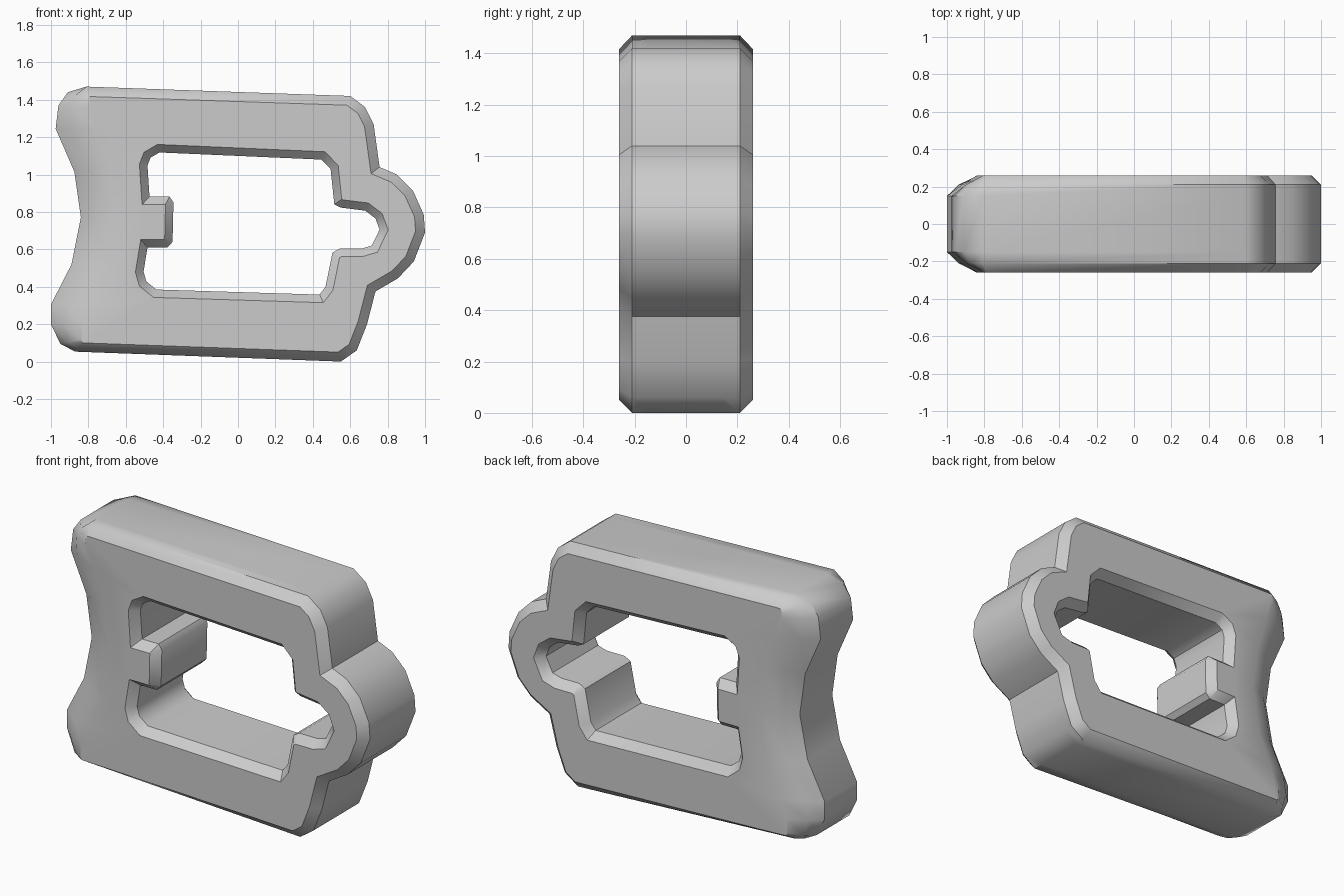
import bpy, bmesh, math
from mathutils import Vector

if "Cube" in bpy.data.objects:
    bpy.data.objects.remove(bpy.data.objects["Cube"])

HALF, BEVEL = 0.26, 0.05

# Outer rim, clockwise (x, z); the hollow left side also gives its face point (x, z)
outer = [
    (0.60, 1.42), (0.68, 1.36), (0.725, 1.27), (0.757, 1.04), (0.85, 1.0),
    (0.935, 0.915), (0.993, 0.786), (1.0, 0.69), (0.94, 0.535), (0.855, 0.445),
    (0.735, 0.375), (0.69, 0.2), (0.635, 0.06), (0.55, 0.0),
    (-0.87, 0.053, -0.83, 0.10), (-0.95, 0.095, -0.84, 0.12),
    (-1.0, 0.2, -0.835, 0.2), (-1.0, 0.305, -0.785, 0.305),
    (-0.89, 0.52, -0.70, 0.48), (-0.84, 0.77, -0.655, 0.77),
    (-0.875, 1.015, -0.69, 1.04), (-0.975, 1.245, -0.755, 1.245),
    (-0.96, 1.37, -0.80, 1.36), (-0.91, 1.44, -0.805, 1.395),
    (-0.81, 1.47, -0.79, 1.417),
]
# Window rim, clockwise, with a tab on the left and a pocket on the right
window = [
    (-0.42, 1.118), (0.446, 1.08), (0.495, 1.03), (0.515, 0.84), (0.55, 0.823),
    (0.68, 0.807), (0.735, 0.765), (0.757, 0.706), (0.715, 0.62), (0.66, 0.604),
    (0.543, 0.604), (0.505, 0.583), (0.468, 0.40), (0.436, 0.358),
    (-0.436, 0.385), (-0.49, 0.428), (-0.505, 0.48), (-0.484, 0.61),
    (-0.377, 0.61), (-0.35, 0.64), (-0.345, 0.85), (-0.366, 0.882),
    (-0.473, 0.882), (-0.484, 1.048), (-0.468, 1.09),
]


def offset(points, distance):
    """Mitred offset of a clockwise loop; positive moves towards its inside."""
    pts = [Vector(p[:2]) for p in points]
    result = []
    for i, p in enumerate(pts):
        a = (p - pts[i - 1]).normalized()
        b = (pts[(i + 1) % len(pts)] - p).normalized()
        na, nb = Vector((a.y, -a.x)), Vector((b.y, -b.x))
        result.append(p + (na + nb) * distance / (1 + na.dot(nb)))
    return [Vector(q[2:]) if len(q) == 4 else r for q, r in zip(points, result)]


def add_wall(bm, rings):
    """Bridge a list of (loop, y) rings; returns the first and last vertex ring."""
    loops = [[bm.verts.new((p[0], y, p[1])) for p in loop] for loop, y in rings]
    for r, s in zip(loops, loops[1:]):
        for i in range(len(r)):
            bm.faces.new((r[i - 1], r[i], s[i], s[i - 1]))
    return loops[0], loops[-1]


bm = bmesh.new()

# Outer wall: narrow chamfer, broad rounded flank along the hollow left side
rim = [Vector(p[:2]) for p in outer]
face = offset(outer, BEVEL)
mid = [f.lerp(r, 0.62) if len(p) == 4 and r.x < -0.83 else r
       for p, f, r in zip(outer, face, rim)]
o_front, o_back = add_wall(bm, [
    (face, -HALF), (mid, -0.21), (rim, -0.15),
    (rim, 0.15), (mid, 0.21), (face, HALF)])

# Window wall with chamfered edges
w_face = offset(window, -BEVEL * 0.85)
w_front, w_back = add_wall(bm, [
    (w_face, -HALF), (window, -0.21), (window, 0.21), (w_face, HALF)])

# Flat front and back faces around the window
for rings, ny in (((o_front, w_front), -1), ((o_back, w_back), 1)):
    edges = [bm.edges.get((r[i - 1], r[i])) for r in rings for i in range(len(r))]
    bmesh.ops.triangle_fill(bm, use_beauty=True, edges=edges, normal=(0, ny, 0))
bmesh.ops.recalc_face_normals(bm, faces=bm.faces)

mesh = bpy.data.meshes.new("window_frame")
bm.to_mesh(mesh)
bm.free()
frame = bpy.data.objects.new("window_frame", mesh)
bpy.context.collection.objects.link(frame)
bpy.context.view_layer.objects.active = frame
frame.select_set(True)
bpy.ops.object.shade_smooth_by_angle(angle=math.radians(38))
